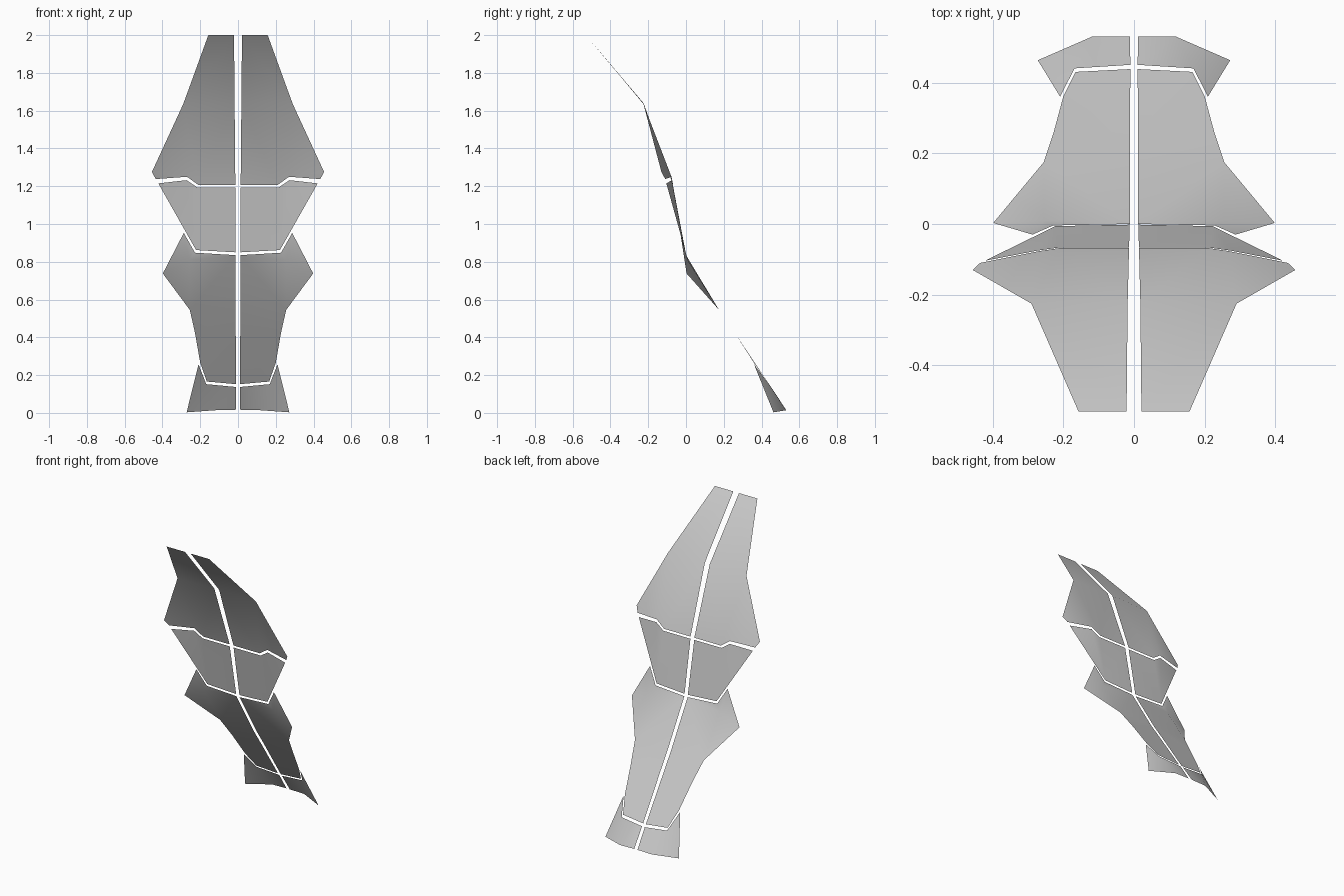
import bpy

grey = bpy.data.materials.new("plain grey")
grey.diffuse_color = (0.6, 0.6, 0.6, 1)


def panel(name, verts, faces):
    """Thin sheet for the +x half, mirrored across the centre gap."""
    mesh = bpy.data.meshes.new(name)
    mesh.from_pydata(verts, [], faces)
    mesh.materials.append(grey)
    obj = bpy.data.objects.new(name, mesh)
    bpy.context.collection.objects.link(obj)
    mirror = obj.modifiers.new("mirror", 'MIRROR')
    mirror.use_mirror_merge = False
    bpy.context.view_layer.objects.active = obj
    obj.select_set(True)
    bpy.ops.object.shade_smooth_by_angle(angle=0.6)
    obj.select_set(False)
    return obj


# Long upper panel, tapering to the top edge
panel("upper_panel", [
    (0.021, -0.53, 2.0), (0.157, -0.53, 2.0),
    (0.018, -0.225, 1.64), (0.29, -0.225, 1.635),
    (0.456, -0.13, 1.275), (0.435, -0.11, 1.238),
    (0.27, -0.077, 1.25), (0.21, -0.068, 1.207), (0.014, -0.068, 1.207),
], [(0, 1, 3, 2), (2, 3, 7, 8), (3, 6, 7), (3, 4, 6), (4, 5, 6)])

# Middle panel, narrowing downward
panel("middle_panel", [
    (0.014, -0.067, 1.193), (0.215, -0.067, 1.193),
    (0.272, -0.075, 1.232), (0.422, -0.104, 1.215),
    (0.222, -0.006, 0.862), (0.012, -0.002, 0.85),
], [(0, 1, 4, 5), (1, 2, 4), (2, 3, 4)])

# Lower panel with a raised side fin
panel("lower_panel", [
    (0.012, 0.0, 0.835), (0.228, -0.004, 0.848),
    (0.287, -0.03, 0.953), (0.398, 0.003, 0.738),
    (0.255, 0.01, 0.808), (0.255, 0.175, 0.545), (0.012, 0.175, 0.545),
    (0.227, 0.26, 0.42), (0.012, 0.26, 0.42),
    (0.2, 0.36, 0.265), (0.165, 0.43, 0.166), (0.01, 0.438, 0.152),
], [(0, 1, 4), (1, 2, 4), (2, 3, 4), (4, 3, 5), (0, 4, 5, 6),
    (6, 5, 7, 8), (8, 7, 9), (8, 9, 10, 11)])

# Foot panel with flared outer corner
panel("foot_panel", [
    (0.01, 0.45, 0.137), (0.168, 0.44, 0.152), (0.209, 0.36, 0.257),
    (0.272, 0.463, 0.003), (0.118, 0.53, 0.014), (0.012, 0.53, 0.016),
], [(0, 1, 4, 5), (1, 3, 4), (1, 2, 3)])
